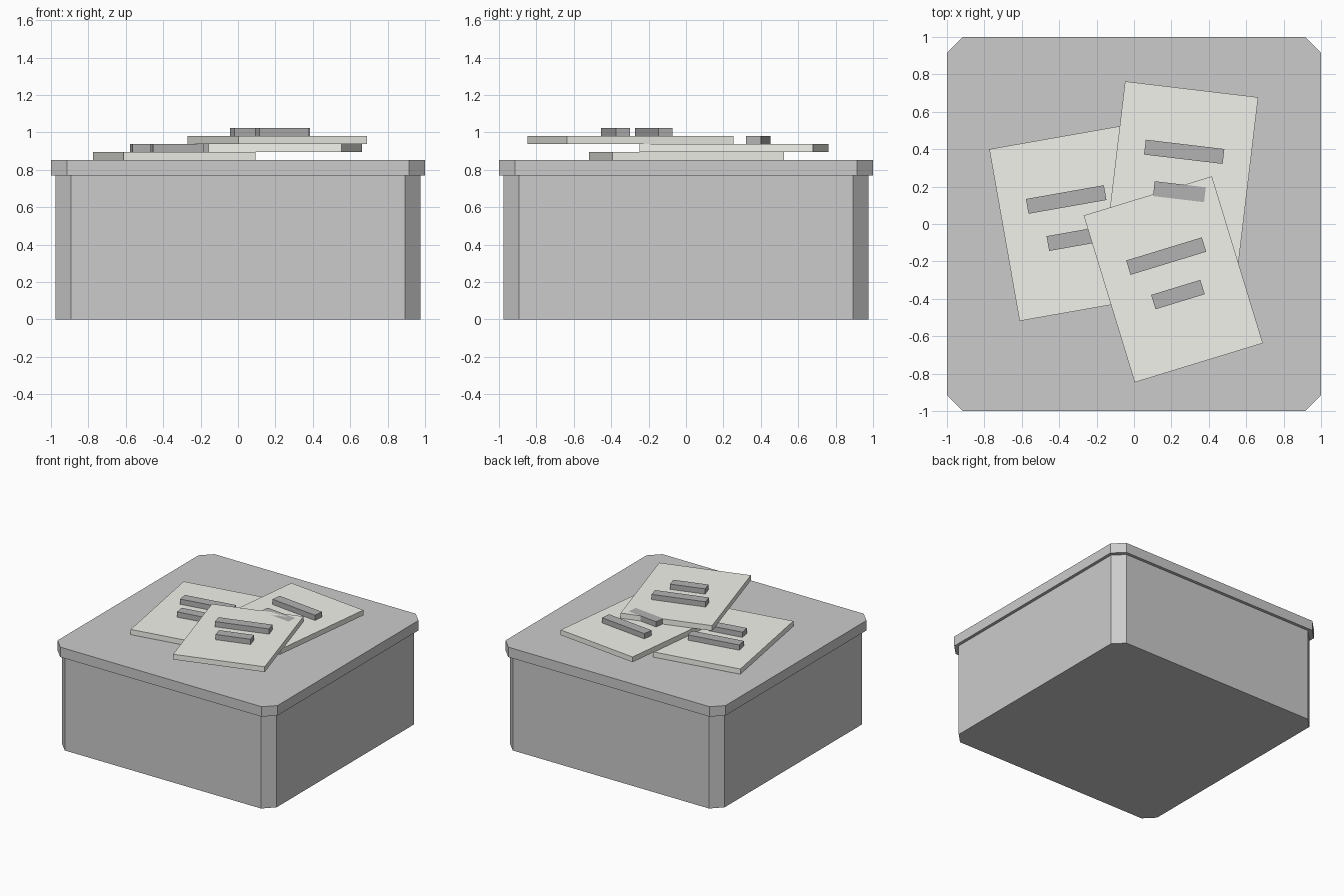
import bpy, bmesh
from math import radians
from mathutils import Matrix, Vector

if "Cube" in bpy.data.objects:
    bpy.data.objects.remove(bpy.data.objects["Cube"])


def material(name, rgb):
    m = bpy.data.materials.new(name)
    m.diffuse_color = (*rgb, 1)
    m.use_nodes = True
    m.node_tree.nodes["Principled BSDF"].inputs["Base Color"].default_value = m.diffuse_color
    return m


def prism(name, outline, z0, z1, mat=None):
    """Extrude a flat outline from z0 to z1."""
    bm = bmesh.new()
    face = bm.faces.new([bm.verts.new((x, y, z0)) for x, y in outline])
    top = bmesh.ops.extrude_face_region(bm, geom=[face])["geom"]
    bmesh.ops.translate(bm, vec=(0, 0, z1 - z0),
                        verts=[v for v in top if isinstance(v, bmesh.types.BMVert)])
    bmesh.ops.recalc_face_normals(bm, faces=bm.faces)
    mesh = bpy.data.meshes.new(name)
    bm.to_mesh(mesh)
    bm.free()
    ob = bpy.data.objects.new(name, mesh)
    bpy.context.collection.objects.link(ob)
    if mat:
        mesh.materials.append(mat)
    return ob


def chamfered_square(h, c):
    i = h - c
    return [(-i, -h), (i, -h), (h, -i), (h, i), (i, h), (-i, h), (-h, i), (-h, -i)]


def rectangle(w, d):
    return [(-w / 2, -d / 2), (w / 2, -d / 2), (w / 2, d / 2), (-w / 2, d / 2)]


# Box body and overhanging lid
prism("box_body", chamfered_square(0.975, 0.083), 0, 0.77)
prism("box_lid", chamfered_square(1.0, 0.085), 0.77, 0.852)

# Stacked sheets, each with a long and a short dark bar
paper = material("paper", (0.89, 0.89, 0.84))
ink = material("ink", (0.45, 0.45, 0.45))
T = 0.043
sheets = [(-0.34, 0.003, 10), (0.253, 0.257, -6.8), (0.21, -0.296, 17)]
for n, (x, y, angle) in enumerate(sheets):
    z = 0.852 + n * T
    place = Matrix.Translation((x, y, z)) @ Matrix.Rotation(radians(angle), 4, "Z")
    parts = [prism(f"sheet_{n + 1}", rectangle(0.717, 0.933), 0, T, paper)]
    for kind, length, offset in (("long", 0.423, 0.13), ("short", 0.275, -0.085)):
        bar = prism(f"{kind}_bar_{n + 1}", rectangle(length, 0.08), T, 2 * T, ink)
        bar.data.transform(Matrix.Translation(Vector((0, offset, 0))))
        parts.append(bar)
    for ob in parts:
        ob.matrix_world = place
